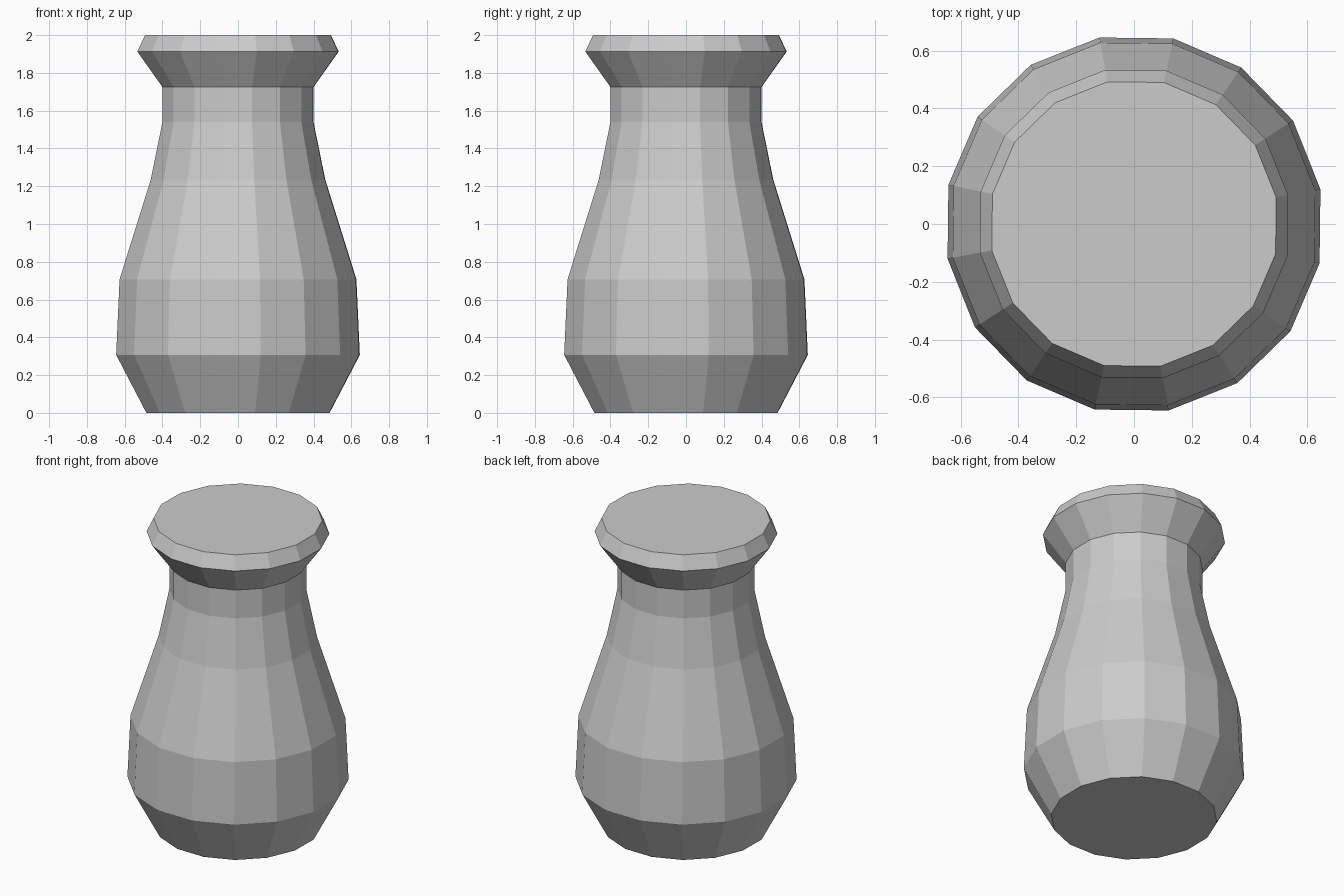
import bpy, bmesh
from math import sin, cos, pi, radians

cube = bpy.data.objects.get("Cube")
if cube:
    bpy.data.objects.remove(cube)

SIDES = 16
TURN = radians(-0.7)

# Plain grey material
grey = bpy.data.materials.new("plain_grey")
grey.use_nodes = True
colour = (0.6, 0.6, 0.6, 1)
grey.diffuse_color = colour
grey.node_tree.nodes["Principled BSDF"].inputs["Base Color"].default_value = colour

# Profile from base to rim: (half width, height)
PROFILE = [(0.485, 0), (0.645, 0.307), (0.627, 0.707), (0.462, 1.235),
           (0.40, 1.54), (0.40, 1.725), (0.533, 1.913), (0.492, 2)]


def lathe(name, profile):
    """Closed faceted solid of revolution."""
    bm = bmesh.new()
    rings = []
    for width, z in profile:
        r = width / cos(pi / SIDES + TURN)
        angles = [2 * pi * (i + 0.5) / SIDES + TURN for i in range(SIDES)]
        rings.append([bm.verts.new((r * cos(a), r * sin(a), z)) for a in angles])
    for low, high in zip(rings, rings[1:]):
        for i in range(SIDES):
            j = (i + 1) % SIDES
            bm.faces.new((low[i], low[j], high[j], high[i]))
    bm.faces.new(rings[0][::-1])
    bm.faces.new(rings[-1])
    mesh = bpy.data.meshes.new(name)
    bm.to_mesh(mesh)
    bm.free()
    mesh.materials.append(grey)
    obj = bpy.data.objects.new(name, mesh)
    bpy.context.collection.objects.link(obj)
    return obj


# Closed vase with flared rim
lathe("vase_body", PROFILE)
